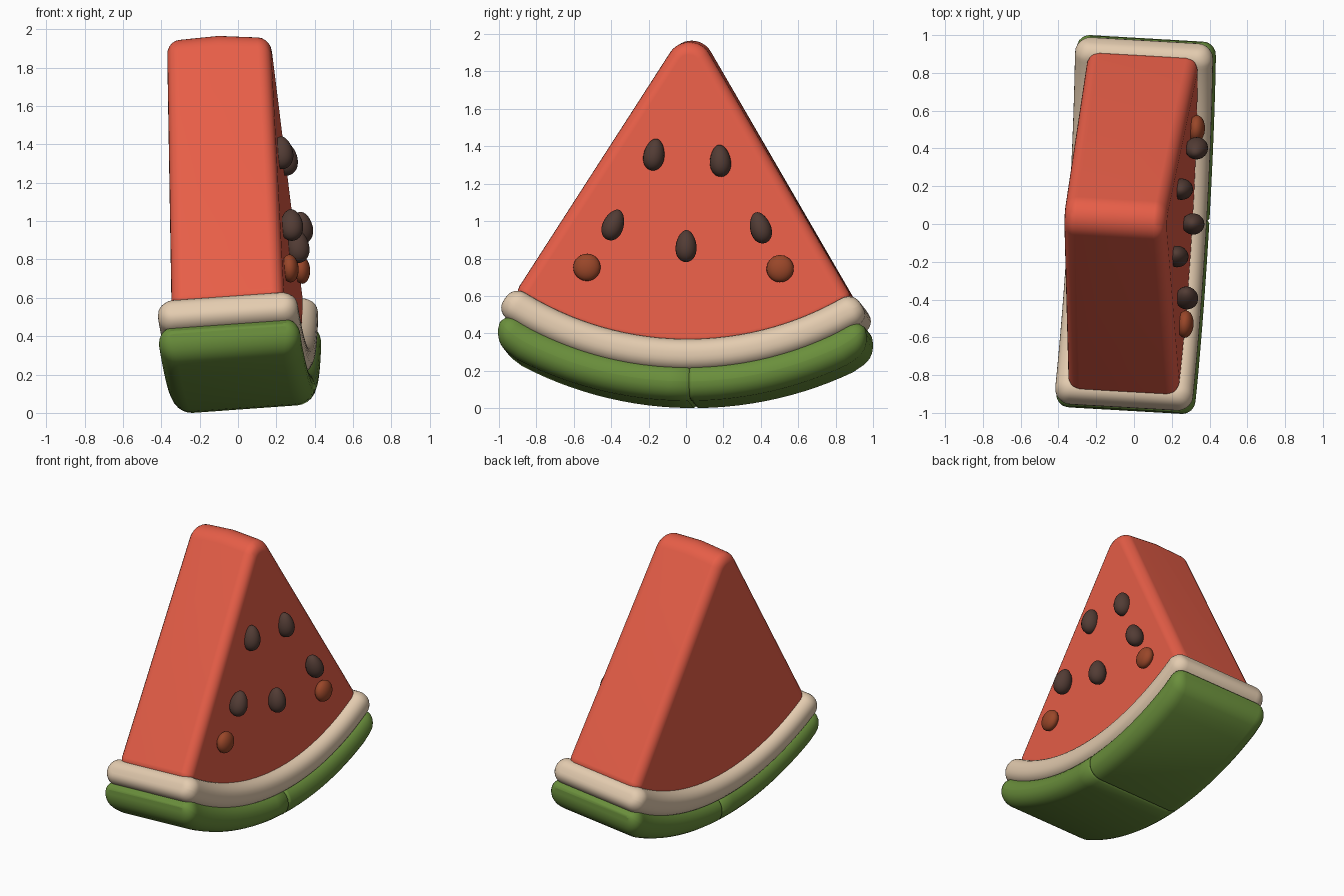
import bpy, bmesh
from math import sin, cos, pi, radians, sqrt
from mathutils import Matrix

cube = bpy.data.objects.get("Cube")
if cube:
    bpy.data.objects.remove(cube)

APEX = 1.99          # height of the centre of the rind arcs
POSE = (Matrix.Translation((0.035, -0.01, 0.02)) @ Matrix.Rotation(radians(-3.3), 4, 'Z')
        @ Matrix.Rotation(radians(-4.1), 4, 'Y') @ Matrix.Rotation(radians(-1), 4, 'X'))


def material(name, colour):
    m = bpy.data.materials.new(name)
    m.use_nodes = True
    m.diffuse_color = (*colour, 1)
    bsdf = next(n for n in m.node_tree.nodes if n.type == 'BSDF_PRINCIPLED')
    bsdf.inputs["Base Color"].default_value = (*colour, 1)
    return m


red = material("flesh red", (0.80, 0.112, 0.064))
cream = material("rind cream", (0.77, 0.60, 0.43))
green = material("skin green", (0.145, 0.275, 0.045))
dark = material("seed dark brown", (0.085, 0.045, 0.035))
brown = material("seed red brown", (0.32, 0.062, 0.022))


def finish(bm, name, mat, local=Matrix()):
    bmesh.ops.recalc_face_normals(bm, faces=bm.faces)
    mesh = bpy.data.meshes.new(name)
    bm.to_mesh(mesh)
    bm.free()
    mesh.materials.append(mat)
    ob = bpy.data.objects.new(name, mesh)
    bpy.context.collection.objects.link(ob)
    ob.matrix_world = POSE @ local
    for o in bpy.context.selected_objects:
        o.select_set(False)
    ob.select_set(True)
    bpy.context.view_layer.objects.active = ob
    bpy.ops.object.shade_smooth_by_angle(angle=radians(50))
    return ob


def half_width(z):
    return 0.305 - 0.018 * z


def rounded_rect(hw, hr, rad, seg=6):
    rad = min(rad, hw * 0.99, hr * 0.99)
    pts = []
    for k, (sx, sr) in enumerate([(1, 1), (-1, 1), (-1, -1), (1, -1)]):
        for i in range(seg + 1):
            a = (k + i / seg) * pi / 2
            pts.append((sx * (hw - rad) + rad * cos(a), sr * (hr - rad) + rad * sin(a)))
    return pts


def rind_band(name, mat, r_in, r_out, hw, corner, end, length, taper=0, seam=0):
    """Sweep a rounded section along an arc, with rounded ends and an optional groove."""
    mid = (r_in + r_out) / 2
    full = length / mid
    half = [full - end * (1 - cos(i / 6 * pi / 2)) / mid for i in range(7)]
    half += [(half[-1] - 0.01) * (1 - i / 14) for i in range(14)]
    groove = 0.024
    middle = [groove - 0.006, groove, groove + 0.006] if seam else [0]
    angles = [-a for a in half] + middle + half[::-1]
    bm = bmesh.new()
    rings = []
    for a in angles:
        d = (full - abs(a)) * mid
        u = max(0, 1 - d / end)
        inset = end * 0.9 * (1 - sqrt(max(0, 1 - u * u)))
        if a == groove:
            inset += seam
        drop = taper * max(0, 1 - d / 0.18) ** 2
        lo, hi = r_in + inset, r_out - inset - drop
        if hi - lo < 0.02:
            c = (lo + hi) / 2
            lo, hi = c - 0.01, c + 0.01
        ring = []
        for x, r in rounded_rect(hw - inset, (hi - lo) / 2, corner):
            rr = (lo + hi) / 2 + r
            ring.append(bm.verts.new((x, rr * sin(a), APEX - rr * cos(a))))
        rings.append(ring)
    for p, q in zip(rings, rings[1:]):
        for i in range(len(p)):
            j = (i + 1) % len(p)
            bm.faces.new((p[i], p[j], q[j], q[i]))
    bm.faces.new(rings[0])
    bm.faces.new(rings[-1])
    return finish(bm, name, mat)


# Flesh wedge: rounded apex, straight sides, curved bottom buried in the rind
outline = []
for i in range(13):
    a = radians(-58 + 116 * i / 12)
    outline.append((0.12 * sin(a), 1.83 + 0.12 * cos(a)))
for i in range(17):
    a = radians(32.4 - 64.8 * i / 16)
    outline.append((1.71 * sin(a), APEX - 1.71 * cos(a)))

# Three loops across the thickness give the wedge a crowned ridge
bm = bmesh.new()
loops = []
for s, droop in ((-1, 0.008), (0, 0), (1, 0.03)):
    loops.append([bm.verts.new((s * half_width(z), y, z - droop * (z / 1.95) ** 4)) for y, z in outline])
bm.faces.new(loops[0])
bm.faces.new(loops[-1])
n = len(outline)
for p, q in zip(loops, loops[1:]):
    for i in range(n):
        j = (i + 1) % n
        bm.faces.new((p[i], p[j], q[j], q[i]))
flesh = finish(bm, "flesh", red)
bev = flesh.modifiers.new("soft edges", 'BEVEL')
bev.width = 0.065
bev.segments = 5
bev.limit_method = 'ANGLE'
bev.angle_limit = radians(60)
bev.use_clamp_overlap = False
bev.harden_normals = True

# Rind layers
rind_band("inner_rind", cream, 1.66, 1.83, 0.366, 0.075, 0.075, 1.01)
rind_band("outer_skin", green, 1.795, 1.99, 0.37, 0.10, 0.085, 1.045, taper=0.06, seam=0.01)


# Seeds on the +x face
def seed(name, mat, y, z, size, lean=0, point=0, lift=0.025):
    bm = bmesh.new()
    bmesh.ops.create_uvsphere(bm, u_segments=20, v_segments=14, radius=1)
    for v in bm.verts:
        k = 1 - point * v.co.z
        v.co.x *= size[0] * k
        v.co.y *= size[1] * k
        v.co.z *= size[2]
    place = Matrix.Translation((half_width(z) + lift, y, z)) @ Matrix.Rotation(radians(lean), 4, 'X')
    finish(bm, name, mat, place)


dark_seeds = [(-0.172, 1.315, -8, 0.015), (0.183, 1.288, 5, 0.015),
              (-0.38, 0.932, -20, 0.045), (0.012, 0.825, 0, 0.045), (0.408, 0.93, 18, 0.05)]
for i, (y, z, lean, lift) in enumerate(dark_seeds):
    seed(f"dark_seed_{i + 1}", dark, y, z, (0.06, 0.056, 0.086), lean, 0.15, lift)
for i, (y, z) in enumerate([(-0.518, 0.703), (0.517, 0.714)]):
    seed(f"round_seed_{i + 1}", brown, y, z, (0.045, 0.073, 0.073))
